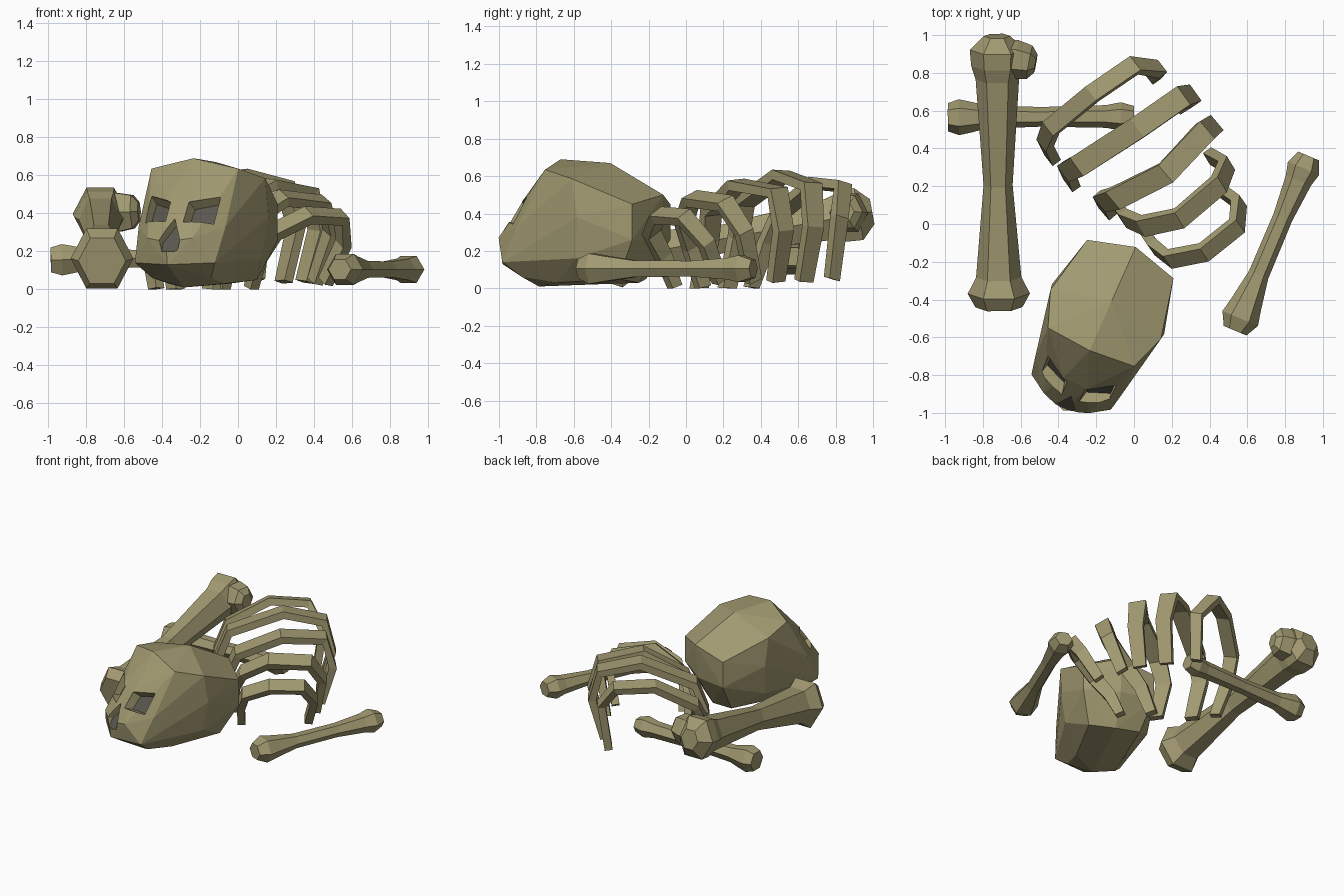
import bpy, bmesh, math
from mathutils import Vector

if "Cube" in bpy.data.objects:
    bpy.data.objects.remove(bpy.data.objects["Cube"])


def material(name, rgb):
    m = bpy.data.materials.new(name)
    m.diffuse_color = (*rgb, 1)
    m.use_nodes = True
    m.node_tree.nodes["Principled BSDF"].inputs["Base Color"].default_value = m.diffuse_color
    return m


BONE = material("old bone", (0.36, 0.32, 0.165))
DARK = material("socket grey", (0.10, 0.095, 0.078))


def finish(bm, name):
    bmesh.ops.recalc_face_normals(bm, faces=bm.faces)
    me = bpy.data.meshes.new(name)
    bm.to_mesh(me)
    bm.free()
    ob = bpy.data.objects.new(name, me)
    bpy.context.collection.objects.link(ob)
    me.materials.append(BONE)
    return ob


def loft(name, rings, cap_index=0):
    """Skin equal-sized rings of points and close both ends."""
    bm = bmesh.new()
    vs = [[bm.verts.new(p) for p in ring] for ring in rings]
    n = len(vs[0])
    for a, b in zip(vs, vs[1:]):
        for i in range(n):
            j = (i + 1) % n
            bm.faces.new((a[i], a[j], b[j], b[i]))
    bm.faces.new(vs[0]).material_index = cap_index
    bm.faces.new(vs[-1])
    return finish(bm, name)


def on_ground(p):
    p.z = max(p.z, 0)
    return p


def long_bone(name, start, end, profile, tall=1.12):
    """Six-sided bone; profile holds (fraction along, radius)."""
    a, b = Vector(start), Vector(end)
    d = (b - a).normalized()
    u = d.cross(Vector((0, 0, 1))).normalized()
    v = u.cross(d)
    rings = []
    for t, r in profile:
        c = a.lerp(b, t)
        rings.append([on_ground(c + u * r * math.cos(k * math.pi / 3)
                                + v * r * tall * math.sin(k * math.pi / 3))
                      for k in range(6)])
    return loft(name, rings)


# Long bones
long_bone("thigh_bone", (-0.715, -0.44, 0.15), (-0.725, 0.995, 0.41),
          [(0, 0.125), (0.05, 0.165), (0.11, 0.12), (0.45, 0.077),
           (0.84, 0.115), (0.89, 0.138), (0.95, 0.145), (1, 0.07)])
long_bone("thigh_bone_head", (-0.74, 0.89, 0.40), (-0.52, 0.85, 0.41),
          [(0, 0.085), (0.5, 0.105), (0.85, 0.09), (1, 0.05)])
long_bone("arm_bone", (-0.985, 0.565, 0.155), (0.0, 0.57, 0.17),
          [(0, 0.075), (0.06, 0.095), (0.13, 0.08), (0.2, 0.062), (0.5, 0.052),
           (0.85, 0.06), (0.93, 0.075), (1, 0.055)], 1.0)
long_bone("forearm_bone", (0.535, -0.565, 0.105), (0.925, 0.36, 0.105),
          [(0, 0.065), (0.07, 0.102), (0.15, 0.085), (0.32, 0.055), (0.65, 0.053),
           (0.86, 0.072), (0.93, 0.09), (1, 0.06)], 0.92)

# Ribs: path of each arch, with its strip width
RIBS = [
    (0.095, [(-.43, .35, 0), (-.47, .43, .24), (-.44, .51, .41), (-.22, .69, .56),
             (.0, .84, .545), (.13, .82, .38), (.10, .78, .05)]),
    (0.12, [(-.33, .22, 0), (-.355, .28, .27), (-.29, .31, .46), (.02, .51, .605),
            (.25, .67, .545), (.305, .68, .33), (.24, .63, .04)]),
    (0.12, [(-.14, .07, 0), (-.165, .12, .25), (-.10, .135, .41), (.17, .27, .555),
            (.375, .49, .515), (.42, .52, .31), (.35, .48, .04)]),
    (0.105, [(-.08, .09, 0), (-.04, .03, .22), (.05, -.01, .36), (.24, .03, .48),
             (.45, .21, .455), (.49, .31, .30), (.405, .36, .04)]),
    (0.095, [(.07, -.06, 0), (.11, -.12, .17), (.19, -.185, .30), (.37, -.15, .39),
             (.545, -.01, .38), (.555, .11, .24), (.46, .18, .04)]),
]
for k, (width, path) in enumerate(RIBS):
    pts = [Vector(p) for p in path]
    side = (pts[-1] - pts[0]).cross(pts[3] - pts[0]).normalized()
    rings = []
    for i, p in enumerate(pts):
        tangent = (pts[min(i + 1, 6)] - pts[max(i - 1, 0)]).normalized()
        out = tangent.cross(side).normalized() * 0.027
        w = side * width / 2 * (0.75 if i in (0, 6) else 0.88 if i in (1, 5) else 1)
        rings.append([on_ground(p + q) for q in (out + w, out - w, -out - w, -out + w)])
    loft(f"rib_{k + 1}", rings)

# Skull: mirrored hull in its own frame (sideways, forward, height)
YAW = math.radians(24)
RIGHT = Vector((math.cos(YAW), -math.sin(YAW), 0))
FWD = Vector((-math.sin(YAW), -math.cos(YAW), 0))


def skull_point(s, f, z):
    return Vector((-0.235, -0.67, z)) + RIGHT * s + FWD * f


HALF = [(0, 0, .69), (.25, -.02, .635), (0, -.29, .67), (.32, -.21, .585),
        (0, -.60, .50), (.25, -.53, .45), (.25, -.53, .26), (0, -.58, .25),
        (.20, .12, .485), (.07, .19, .47), (.13, .305, .27), (0, .35, .25),
        (0, .34, .13), (.25, .145, .33), (.23, .24, .14), (.325, -.24, .38),
        (.29, -.22, .16), (0, .127, .01), (.17, .15, .06), (.16, -.05, .03),
        (.18, -.42, .05), (0, -.46, .03)]
bm = bmesh.new()
for s, f, z in HALF:
    for sign in ((1, -1) if s else (1,)):
        bm.verts.new(skull_point(s * sign, f, z))
bmesh.ops.convex_hull(bm, input=bm.verts)
bmesh.ops.delete(bm, geom=[v for v in bm.verts if not v.link_faces], context='VERTS')
bmesh.ops.dissolve_limit(bm, angle_limit=math.radians(3), verts=bm.verts, edges=bm.edges)
skull = finish(bm, "skull")
skull.data.materials.append(DARK)

# Eye sockets and nose hole: tapered pockets with a dark floor
EYE = [(.053, .455), (.197, .487), (.197, .35), (.05, .353)]
NOSE = [(0, .38), (.062, .27), (.052, .215), (-.052, .215), (-.062, .27)]
HOLES = {"eye_right": (EYE, .4), "eye_left": ([(-s, z) for s, z in EYE], .4),
         "nose": (NOSE, 0)}
for name, (outline, slope) in HOLES.items():
    cs = sum(s for s, z in outline) / len(outline)
    cz = sum(z for s, z in outline) / len(outline)

    def ring(scale, depth):
        """Outline scaled about its middle and moved along the face normal."""
        pts = [(cs + (s - cs) * scale, cz + (z - cz) * scale) for s, z in outline]
        return [skull_point(s + .01, .36 - .72 * (z - .25) - slope * abs(s) + .81 * depth,
                            z + .5 * depth) for s, z in pts]

    cutter = loft(name + "_cutter", [ring(.82, -.055), ring(1, .0), ring(1.02, .25)], 1)
    cutter.data.materials.append(DARK)
    cutter.hide_render = True
    mod = skull.modifiers.new(name, 'BOOLEAN')
    mod.operation = 'DIFFERENCE'
    mod.solver = 'EXACT'
    mod.object = cutter
    bpy.context.view_layer.objects.active = skull
    bpy.ops.object.modifier_apply(modifier=name)
    bpy.data.objects.remove(cutter)
